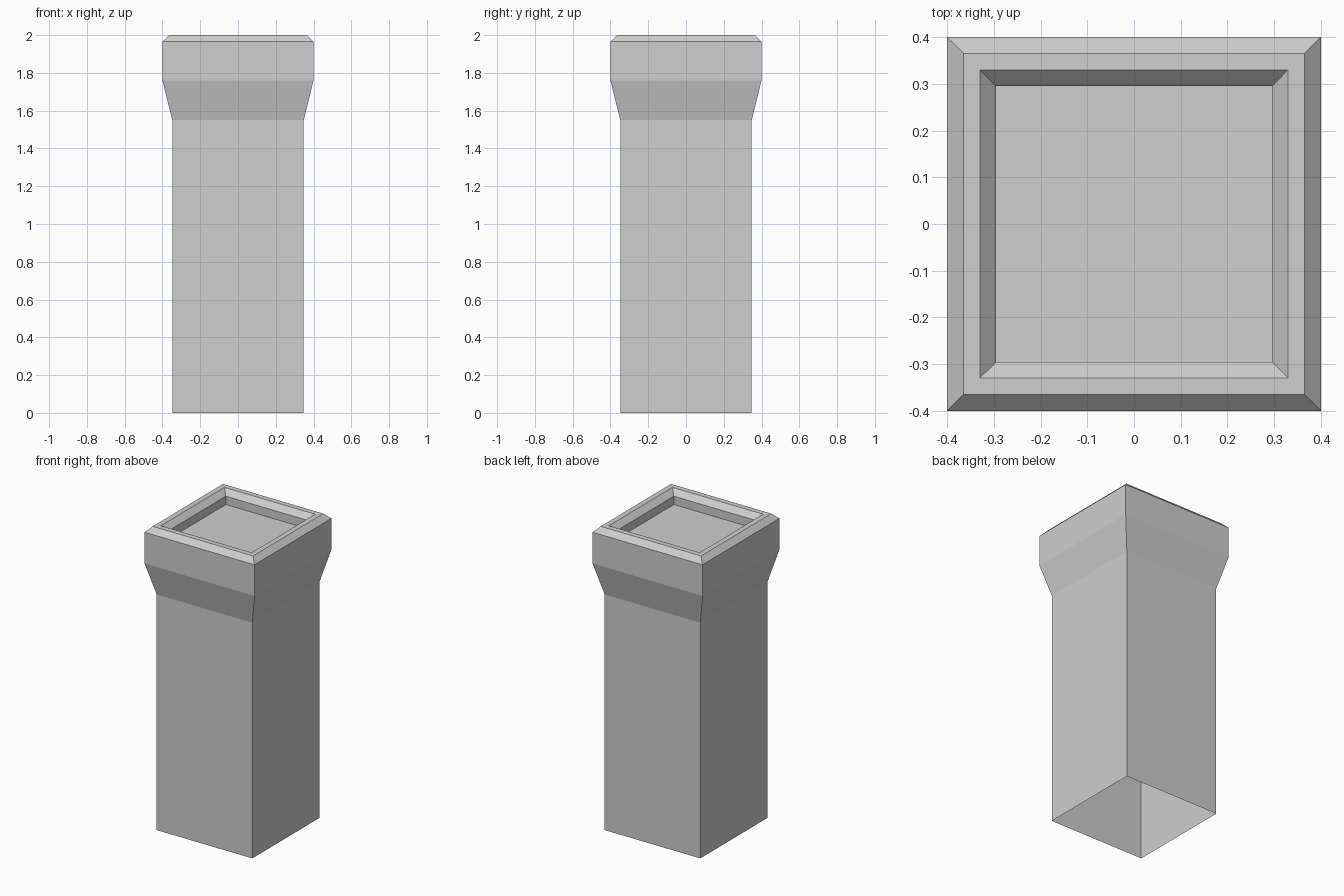
import bpy
import bmesh

cube = bpy.data.objects.get("Cube")
if cube:
    bpy.data.objects.remove(cube, do_unlink=True)

# Plain stone grey
stone = bpy.data.materials.new("stone_grey")
stone.use_nodes = True
colour = (0.62, 0.62, 0.62, 1)
stone.diffuse_color = colour
stone.node_tree.nodes["Principled BSDF"].inputs["Base Color"].default_value = colour


def square_loft(name, profile, cap_end=False):
    """Skin square rings given as (half width, height), open at the start."""
    bm = bmesh.new()
    rings = []
    for half, z in profile:
        corners = ((-half, -half), (half, -half), (half, half), (-half, half))
        rings.append([bm.verts.new((x, y, z)) for x, y in corners])
    for low, high in zip(rings, rings[1:]):
        for i in range(4):
            j = (i + 1) % 4
            bm.faces.new((low[i], low[j], high[j], high[i]))
    if cap_end:
        bm.faces.new(rings[-1])
    mesh = bpy.data.meshes.new(name)
    bm.to_mesh(mesh)
    bm.free()
    mesh.materials.append(stone)
    obj = bpy.data.objects.new(name, mesh)
    bpy.context.collection.objects.link(obj)
    return obj


# Hollow shaft, open at the bottom
square_loft("pillar_shaft", [(0.348, 0), (0.348, 1.55)])

# Flared capital, bevelled rim and recessed top
square_loft("pillar_capital", [
    (0.348, 1.55), (0.4, 1.76), (0.4, 1.965), (0.365, 2),
    (0.33, 2), (0.295, 1.965), (0.295, 1.91),
], cap_end=True)
